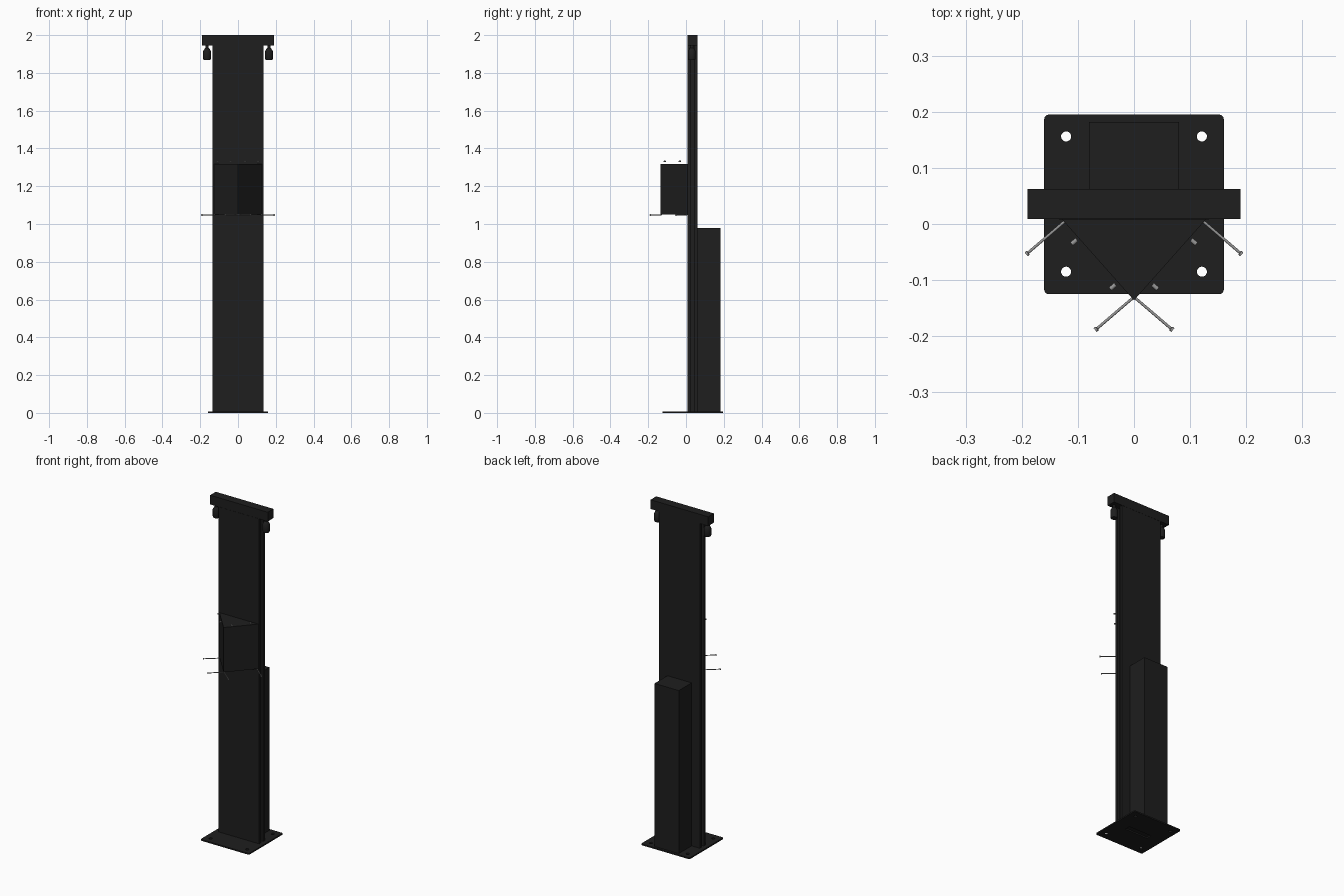
import bpy, bmesh, math
from mathutils import Vector

if "Cube" in bpy.data.objects:
    bpy.data.objects.remove(bpy.data.objects["Cube"])

def material(name, v):
    m = bpy.data.materials.new(name)
    m.diffuse_color = (v, v, v, 1)
    m.use_nodes = True
    m.node_tree.nodes["Principled BSDF"].inputs["Base Color"].default_value = m.diffuse_color
    return m

BLACK = material("black_paint", 0.013)
STEEL = material("steel", 0.3)

def prism(name, outline, z0, z1, mat=BLACK):
    """Extrude an xy outline from z0 to z1."""
    bm = bmesh.new()
    face = bm.faces.new([bm.verts.new((x, y, z0)) for x, y in outline])
    ext = bmesh.ops.extrude_face_region(bm, geom=[face])
    bmesh.ops.translate(bm, vec=(0, 0, z1 - z0),
                        verts=[v for v in ext["geom"] if isinstance(v, bmesh.types.BMVert)])
    bmesh.ops.recalc_face_normals(bm, faces=bm.faces)
    return finish(name, bm, mat)

def finish(name, bm, mat):
    me = bpy.data.meshes.new(name)
    bm.to_mesh(me)
    bm.free()
    me.materials.append(mat)
    ob = bpy.data.objects.new(name, me)
    bpy.context.collection.objects.link(ob)
    return ob

def rect(x0, x1, y0, y1):
    return [(x0, y0), (x1, y0), (x1, y1), (x0, y1)]

def lathe(name, profile, origin, axis, mat, n=20):
    """Revolve (radius, distance) rings around an axis, with capped ends."""
    bm = bmesh.new()
    q = Vector((0, 0, 1)).rotation_difference(Vector(axis))
    rings = [[bm.verts.new(Vector(origin) + q @ Vector((r * math.cos(2 * math.pi * i / n),
                                                       r * math.sin(2 * math.pi * i / n), d)))
              for i in range(n)] for r, d in profile]
    for a, b in zip(rings, rings[1:]):
        for i in range(n):
            j = (i + 1) % n
            bm.faces.new((a[i], a[j], b[j], b[i]))
    bm.faces.new(rings[0][::-1])
    bm.faces.new(rings[-1])
    bmesh.ops.recalc_face_normals(bm, faces=bm.faces)
    ob = finish(name, bm, mat)
    bpy.ops.object.select_all(action='DESELECT')
    ob.select_set(True)
    bpy.context.view_layer.objects.active = ob
    bpy.ops.object.shade_smooth_by_angle(angle=math.radians(35))
    return ob

def cut(target, cutter):
    mod = target.modifiers.new("cut", 'BOOLEAN')
    mod.object = cutter
    mod.solver = 'EXACT'
    cutter.hide_render = True
    cutter.hide_set(True)

# base plate: rounded corners, four bolt holes and a cable slot
r = 0.008
outline = []
for k, (cx, cy) in enumerate([(0.16 - r, 0.195 - r), (-0.16 + r, 0.195 - r),
                              (-0.16 + r, -0.125 + r), (0.16 - r, -0.125 + r)]):
    for s in range(5):
        a = math.pi / 2 * (k + s / 4)
        outline.append((cx + r * math.cos(a), cy + r * math.sin(a)))
plate = prism("base_plate", outline, 0, 0.008)
for x in (-0.121, 0.121):
    for y in (-0.085, 0.156):
        cut(plate, lathe("bolt_hole_cutter", [(0.009, -0.02), (0.009, 0.03)],
                         (x, y, 0), (0, 0, 1), BLACK))
cut(plate, prism("slot_cutter", rect(-0.075, 0.075, 0.018, 0.052), -0.02, 0.03))

# post with a groove along each side
Y0, Y1, W = 0.008, 0.061, 0.134
g0, g1, gi = 0.024, 0.045, 0.12
prism("post", [(-W, Y0), (W, Y0), (W, g0), (gi, g0), (gi, g1), (W, g1), (W, Y1),
               (-W, Y1), (-W, g1), (-gi, g1), (-gi, g0), (-W, g0)], 0.008, 1.946)

# top beam and rear cabinet
prism("top_beam", rect(-0.19, 0.19, Y0 + 0.001, Y1 + 0.001), 1.945, 2.0)
prism("rear_cabinet", rect(-0.08, 0.08, Y1, 0.182), 0.008, 0.98)

# wedge-shaped display in front
prism("display_wedge", [(-0.128, Y0), (0, -0.136), (0.128, Y0)], 1.05, 1.317)

# lamps, hooks and pegs, mirrored left and right
for side, s in (("left", -1), ("right", 1)):
    lathe(f"lamp_{side}", [(0.017, 1.868), (0.02, 1.874), (0.02, 1.915), (0.012, 1.93),
                           (0.009, 1.932), (0.009, 1.946)],
          (s * 0.164, 0.031, 0), (0, 0, 1), BLACK, 24)
    out = (s * 0.76, -0.65, 0)
    for x, y in ((0.123, 0.005), (0.0, -0.13)):
        lathe(f"hook_{side}", [(0.0025, 0), (0.0025, 0.086), (0.0045, 0.087), (0.0045, 0.091)],
              (s * x, y, 1.048), out, STEEL, 12)
    for x, y in ((0.102, -0.028), (0.033, -0.108)):
        lathe(f"peg_{side}", [(0.004, 0), (0.004, 0.012)], (s * x, y, 1.331), out, STEEL, 12)
